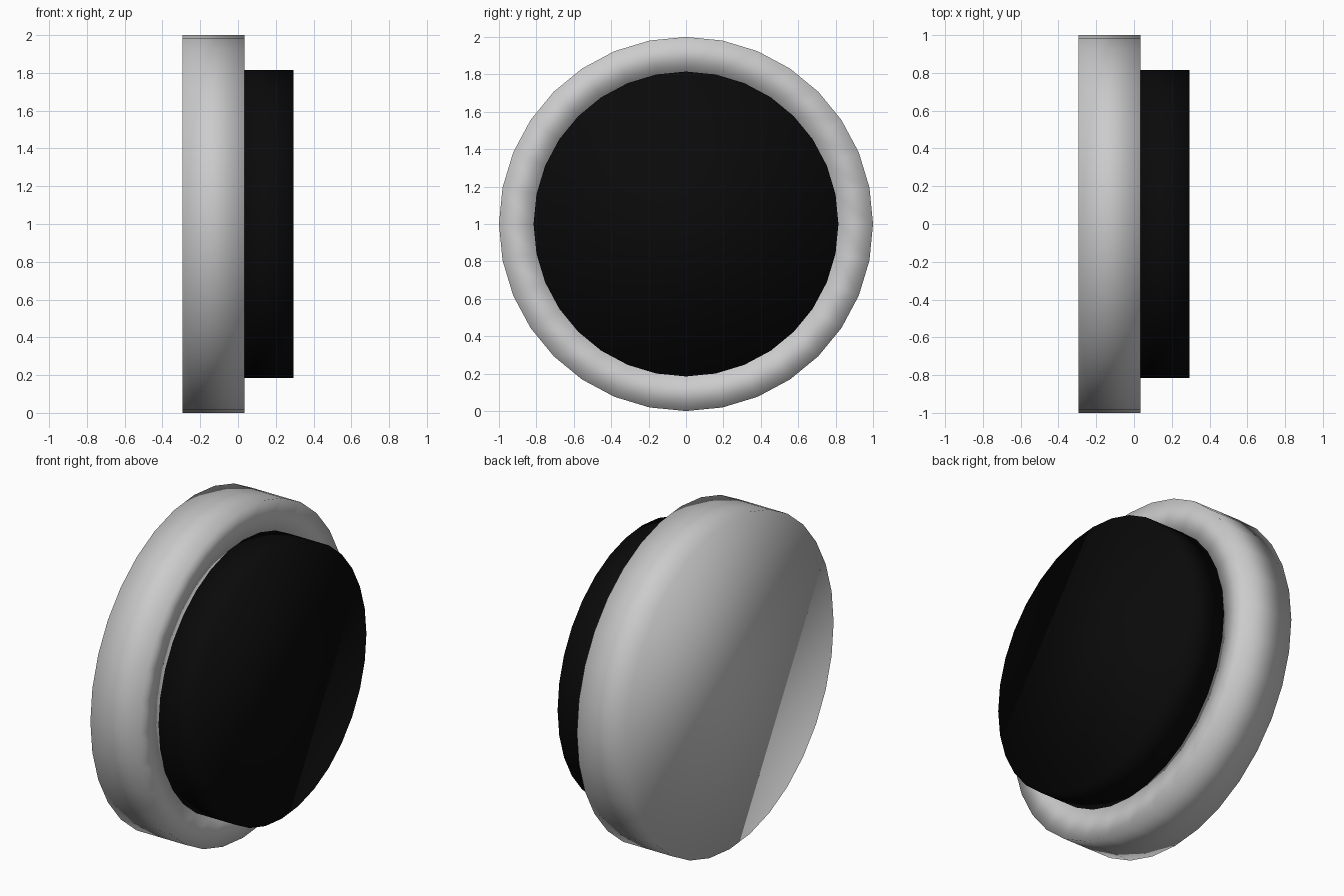
import bpy, bmesh, math

if "Cube" in bpy.data.objects:
    bpy.data.objects.remove(bpy.data.objects["Cube"])

SIDES = 32


def material(name, r, g, b):
    m = bpy.data.materials.new(name)
    m.diffuse_color = (r, g, b, 1)
    m.use_nodes = True
    m.node_tree.nodes["Principled BSDF"].inputs["Base Color"].default_value = m.diffuse_color
    return m


def turned(name, profile, mat):
    """Turn (x, radius) rings about the x axis, with flat end caps."""
    bm = bmesh.new()
    rings = []
    for x, r in profile:
        angles = [2 * math.pi * i / SIDES for i in range(SIDES)]
        rings.append([bm.verts.new((x, r * math.cos(a), 1 + r * math.sin(a))) for a in angles])
    for a, b in zip(rings, rings[1:]):
        for i in range(SIDES):
            j = (i + 1) % SIDES
            bm.faces.new((a[i], a[j], b[j], b[i]))
    bm.faces.new(rings[0])
    bm.faces.new(rings[-1])
    bmesh.ops.recalc_face_normals(bm, faces=bm.faces)
    for f in bm.faces:
        f.smooth = True
    me = bpy.data.meshes.new(name)
    bm.to_mesh(me)
    bm.free()
    me.materials.append(mat)
    ob = bpy.data.objects.new(name, me)
    bpy.context.collection.objects.link(ob)
    return ob


grey = material("light grey", 0.6, 0.6, 0.6)
black = material("black", 0.003, 0.003, 0.003)

# Wide disc with a shallow socket in its right face
turned("base_disc", [(-0.295, 1.0), (0.035, 1.0), (0.035, 0.815), (0.0, 0.815)], grey)

# Narrower dark disc standing out of the socket
turned("inner_disc", [(0.035, 0.815), (0.295, 0.815)], black)
